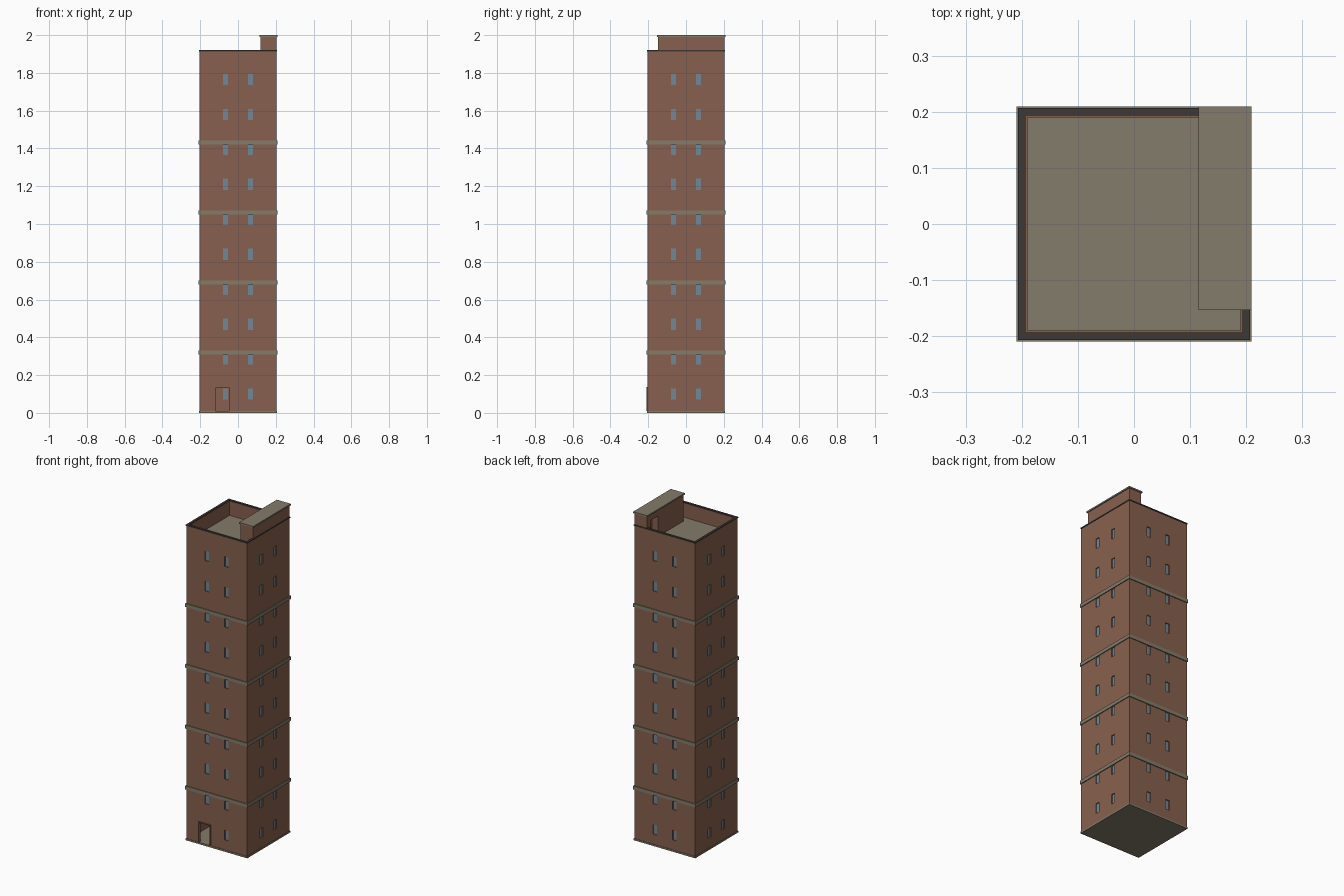
import bpy, bmesh
from mathutils import Vector

if "Cube" in bpy.data.objects:
    bpy.data.objects.remove(bpy.data.objects["Cube"], do_unlink=True)


def material(name, rgb):
    m = bpy.data.materials.new(name)
    m.use_nodes = True
    m.diffuse_color = (*rgb, 1)
    m.node_tree.nodes["Principled BSDF"].inputs["Base Color"].default_value = (*rgb, 1)
    return m


BRICK = material("brick", (0.245, 0.118, 0.077))
STONE = material("stone", (0.23, 0.2, 0.145))
COPING = material("dark coping", (0.051, 0.04, 0.036))
GLASS = material("window glass", (0.16, 0.245, 0.3))

W, T = 0.204, 0.014          # half width and thickness of the outer walls
WALL_TOP, ROOF = 1.917, 1.83
STOREYS, RISE = 10, 0.185


def boxes(name, mat, spans):
    """One object from boxes given as ((x0, x1), (y0, y1), (z0, z1))."""
    bm = bmesh.new()
    for span in spans:
        lo, hi = Vector(s[0] for s in span), Vector(s[1] for s in span)
        verts = bmesh.ops.create_cube(bm, size=1)["verts"]
        bmesh.ops.scale(bm, vec=hi - lo, verts=verts)
        bmesh.ops.translate(bm, vec=(lo + hi) / 2, verts=verts)
    mesh = bpy.data.meshes.new(name)
    bm.to_mesh(mesh)
    bm.free()
    mesh.materials.append(mat)
    obj = bpy.data.objects.new(name, mesh)
    bpy.context.collection.objects.link(obj)
    return obj


def square(half, z0, z1):
    return ((-half, half), (-half, half), (z0, z1))


def ring(outer, inner, z0, z1):
    """Four boxes that meet without overlap around a square."""
    z = (z0, z1)
    return [((-outer, outer), (-outer, -inner), z), ((-outer, outer), (inner, outer), z),
            ((-outer, -inner), (-inner, inner), z), ((inner, outer), (-inner, inner), z)]


def cut(target, spans):
    cutter = boxes("cutter", BRICK, spans)
    cutter.hide_render = True
    mod = target.modifiers.new("cut", "BOOLEAN")
    mod.operation, mod.solver, mod.object = "DIFFERENCE", "EXACT", cutter
    graph = bpy.context.evaluated_depsgraph_get()
    mesh = bpy.data.meshes.new_from_object(target.evaluated_get(graph))
    target.modifiers.clear()
    target.data = mesh
    bpy.data.objects.remove(cutter, do_unlink=True)


def window_spans(near, far):
    """Window-sized boxes on all four walls, between two distances from the centre."""
    spans = []
    for storey in range(STOREYS):
        z = (0.07 + storey * RISE, 0.13 + storey * RISE)
        for across in ((-0.08, -0.053), (0.053, 0.08)):
            for depth in ((-far, -near), (near, far)):
                doorway = storey == 0 and across[0] < 0 and depth[0] < 0
                if not doorway:
                    spans.append((across, depth, z))
                spans.append((depth, across, z))
    return spans


# Hollow brick shaft with window openings and a doorway
door_x, door_z = (-0.12, -0.045), (0.01, 0.132)
shaft = boxes("tower_walls", BRICK, [square(W, 0.002, WALL_TOP)])
cut(shaft, [square(W - T, -0.1, 2.1)])
cut(shaft, window_spans(W - T - 0.01, W + 0.01)
    + [(door_x, (-W - 0.01, -W + T + 0.01), door_z)])

# Recessed panes
boxes("window_panes", GLASS, window_spans(W - 0.011, W - 0.006))

# Plinth, interrupted in front of the doorway
plinth = boxes("plinth", BRICK, [square(0.231, 0, 0.06)])
cut(plinth, [square(W - 0.002, -0.1, 0.1),
             ((-0.125, -0.04), (-0.3, -W + 0.01), (-0.1, 0.1))])

# Slim surround of the doorway
frame_y = (-W - 0.005, -W + 0.003)
boxes("door_frame", BRICK, [
    ((door_x[0] - 0.005, door_x[0]), frame_y, door_z),
    ((door_x[1], door_x[1] + 0.005), frame_y, door_z),
    ((door_x[0] - 0.005, door_x[1] + 0.005), frame_y, (door_z[1], door_z[1] + 0.005))])

# Floors: ground slab, projecting slabs every second storey, roof deck
boxes("ground_floor", STONE, [square(W + 0.003, 0, 0.01)])
for i in range(4):
    z = 0.31 + 2 * RISE * i
    boxes("band_floor_%d" % (i + 1), STONE, [square(0.209, z, z + 0.021)])
boxes("roof_deck", STONE, [square(W - T + 0.002, ROOF - 0.02, ROOF)])

# Dark coping on the parapet
boxes("parapet_coping", COPING, ring(0.207, 0.193, WALL_TOP - 0.003, WALL_TOP + 0.004))

# Stair head on the roof, with a doorway niche towards the deck
head = boxes("stair_head", BRICK, [((0.12, W), (-0.148, W), (ROOF, 1.992))])
cut(head, [((0.1, 0.16), (0.1, 0.165), (ROOF + 0.002, 1.955))])
boxes("stair_head_roof", STONE, [((0.115, 0.209), (-0.153, 0.209), (1.991, 2.0))])
